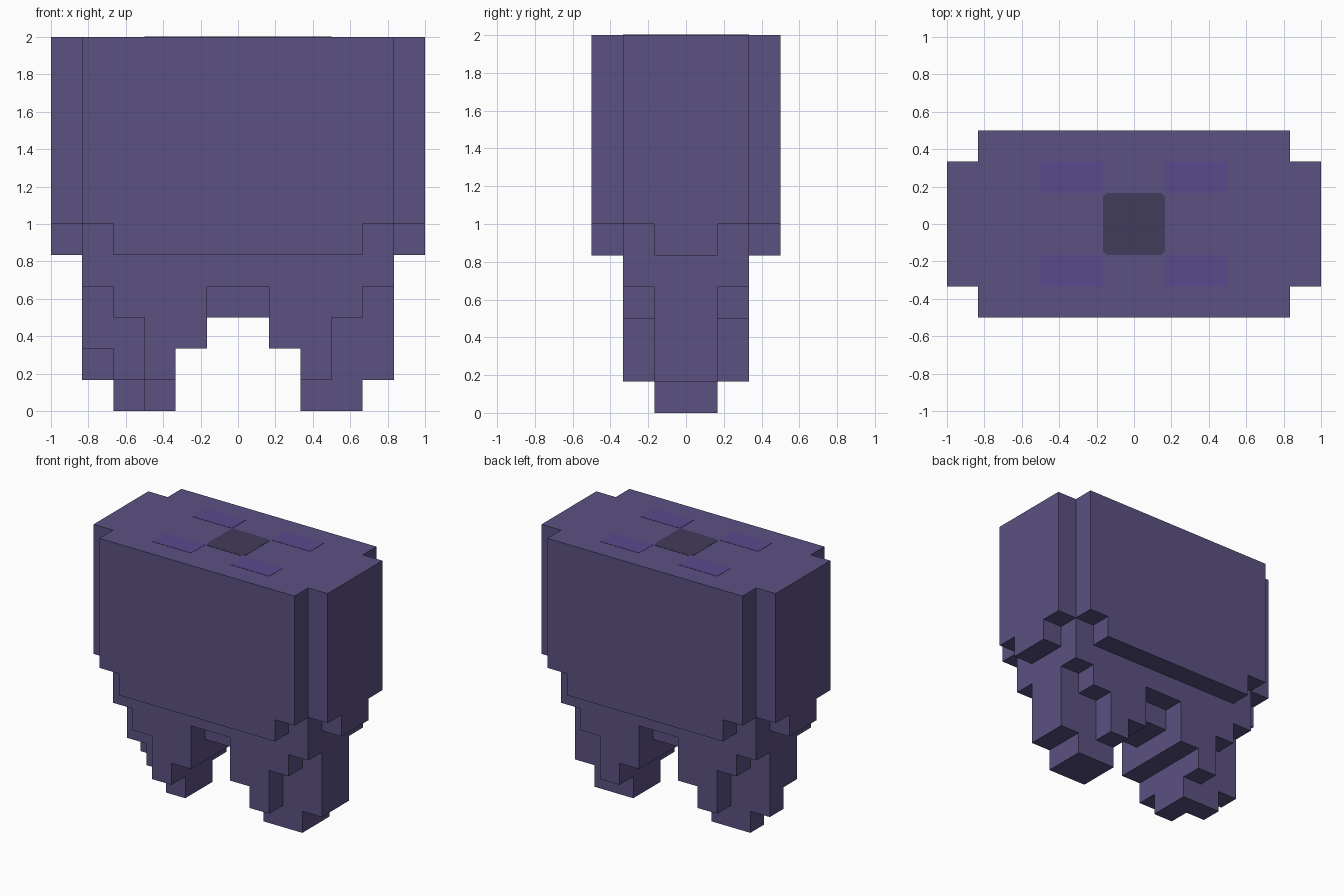
import bpy, bmesh, math
from mathutils import Vector

UNIT = 1 / 6  # side of one block

old = bpy.data.objects.get("Cube")
if old:
    bpy.data.objects.remove(old, do_unlink=True)


def material(name, rgb):
    mat = bpy.data.materials.new(name)
    mat.use_nodes = True
    mat.diffuse_color = (*rgb, 1)
    mat.node_tree.nodes["Principled BSDF"].inputs["Base Color"].default_value = (*rgb, 1)
    return mat


def block(x0, x1, y0, y1, z0, z1):
    """All unit cells inside a box given in block units."""
    return {(x, y, z) for x in range(x0, x1) for y in range(y0, y1) for z in range(z0, z1)}


def centred(hx, hy, z0, z1):
    return block(-hx, hx, -hy, hy, z0, z1)


def mirrored(cells):
    return {(-1 - x, y, z) for x, y, z in cells}


def add_object(name, bm, mat):
    mesh = bpy.data.meshes.new(name)
    bm.to_mesh(mesh)
    bm.free()
    mesh.materials.append(mat)
    obj = bpy.data.objects.new(name, mesh)
    bpy.context.collection.objects.link(obj)
    return obj


def build_blocks(name, cells, solid, mat):
    """Skin the exposed sides of the cells and merge flat areas."""
    bm = bmesh.new()
    verts = {}

    def vert(p):
        key = tuple(round(c) for c in p)
        if key not in verts:
            verts[key] = bm.verts.new(Vector(key) * UNIT)
        return verts[key]

    for cell in sorted(cells):
        for axis in range(3):
            for side in (0, 1):
                near = list(cell)
                near[axis] += 2 * side - 1
                if tuple(near) in solid:
                    continue
                u, v = Vector((0, 0, 0)), Vector((0, 0, 0))
                u[(axis + 1) % 3] = 1
                v[(axis + 2) % 3] = 1
                p = Vector(cell)
                p[axis] += side
                ring = [p, p + u, p + u + v, p + v]
                bm.faces.new([vert(q) for q in (ring if side else ring[::-1])])
    bmesh.ops.dissolve_limit(bm, angle_limit=0.01, verts=bm.verts, edges=bm.edges)
    return add_object(name, bm, mat)


def build_plate(name, x, y, hx, hy, radius, mat):
    """Thin marking on the top face, with optional rounded corners."""
    bm = bmesh.new()
    points = []
    steps = 6 if radius else 0
    for i, (sx, sy) in enumerate(((1, 1), (-1, 1), (-1, -1), (1, -1))):
        for s in range(steps + 1):
            a = math.radians(90 * (i + s / max(steps, 1)))
            points.append((x + sx * (hx - radius) + radius * math.cos(a),
                           y + sy * (hy - radius) + radius * math.sin(a)))
    face = bm.faces.new([bm.verts.new((px, py, 1.998)) for px, py in points])
    top = bmesh.ops.extrude_face_region(bm, geom=[face])["geom"]
    bmesh.ops.translate(bm, vec=(0, 0, 0.004),
                        verts=[g for g in top if isinstance(g, bmesh.types.BMVert)])
    bmesh.ops.recalc_face_normals(bm, faces=bm.faces)
    return add_object(name, bm, mat)


body_purple = material("dusky purple", (0.105, 0.082, 0.222))
mark_purple = material("violet", (0.100, 0.067, 0.270))
dark_grey = material("dark slate", (0.055, 0.046, 0.105))

# Crown: tall block with notched corners and a stepped rim
crown = (centred(6, 2, 6, 12) | centred(5, 3, 6, 12)
         | centred(6, 1, 5, 6) | centred(5, 2, 5, 6) | centred(4, 3, 5, 6))

# Neck: narrower block with an arch recess front and back
neck = centred(5, 2, 4, 5) | centred(5, 1, 3, 4)
arm = block(1, 4, -2, 2, 3, 4)
neck |= arm | mirrored(arm)

# Roots: stepped legs, the right one chipped at its front outer corner
left_root = (block(1, 3, -2, 2, 2, 3) | block(2, 3, -2, 2, 1, 2)
             | block(3, 5, -1, 1, 1, 3) | block(2, 4, -1, 1, 0, 1))
right_root = mirrored(left_root) - block(-5, -4, -1, 0, 1, 2) - block(-4, -3, -1, 0, 0, 1)

parts = {"crown": crown, "neck": neck, "left_root": left_root, "right_root": right_root}
solid = set().union(*parts.values())
for name, cells in parts.items():
    build_blocks(name, cells, solid, body_purple)

# Markings on the top face
build_plate("top_centre_patch", 0, 0, UNIT, UNIT, 0.035, dark_grey)
for sx, side in ((1, "left"), (-1, "right")):
    for sy, end in ((-1, "front"), (1, "back")):
        build_plate(f"top_{end}_{side}_patch", sx * 2 * UNIT, sy * 1.5 * UNIT,
                    UNIT, UNIT / 2, 0, mark_purple)
